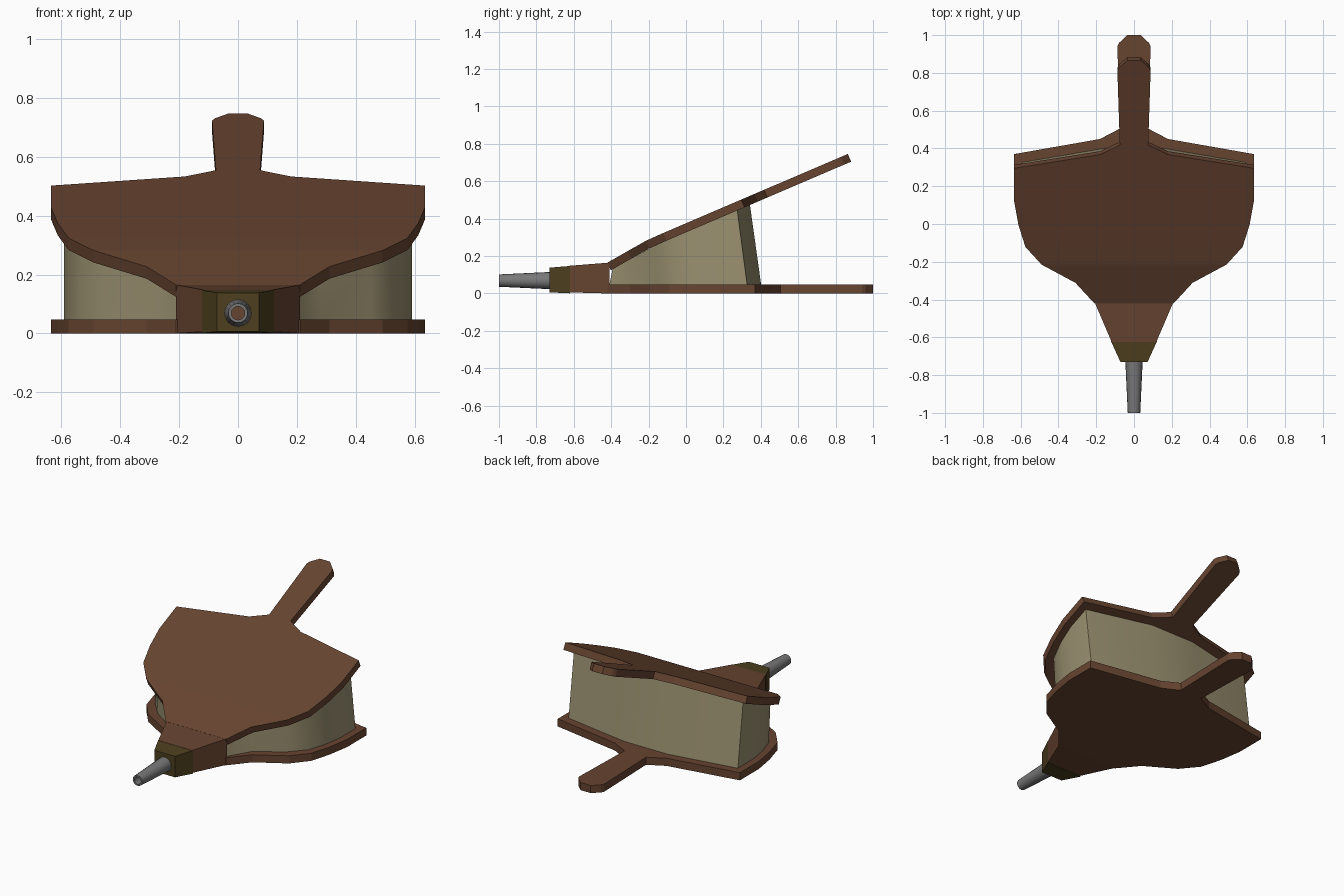
import bpy, bmesh, math

if "Cube" in bpy.data.objects:
    bpy.data.objects.remove(bpy.data.objects["Cube"])


def material(name, rgb):
    m = bpy.data.materials.new(name)
    m.diffuse_color = (*rgb, 1)
    m.use_nodes = True
    m.node_tree.nodes["Principled BSDF"].inputs["Base Color"].default_value = m.diffuse_color
    return m


WOOD = material("brown wood", (0.135, 0.058, 0.03))
LEATHER = material("tan leather", (0.33, 0.285, 0.165))
BRASS = material("dark brass", (0.075, 0.05, 0.014))
STEEL = material("grey steel", (0.19, 0.19, 0.19))


def finish(bm, name, mat, smooth=None):
    bmesh.ops.recalc_face_normals(bm, faces=bm.faces)
    me = bpy.data.meshes.new(name)
    bm.to_mesh(me)
    bm.free()
    me.materials.append(mat)
    ob = bpy.data.objects.new(name, me)
    bpy.context.collection.objects.link(ob)
    if smooth:
        bpy.context.view_layer.objects.active = ob
        ob.select_set(True)
        bpy.ops.object.shade_smooth_by_angle(angle=math.radians(smooth))
        ob.select_set(False)
    return ob


def slab(name, rows, low, high, mat, smooth=None):
    """Symmetric solid from (half width, y) rows; low/high map y to (y, z)."""
    bm = bmesh.new()
    rings = []
    for x, y in rows:
        a, b = low(y), high(y)
        rings.append([bm.verts.new(p) for p in
                      ((-x, *a), (x, *a), (x, *b), (-x, *b))])
    for r, s in zip(rings, rings[1:]):
        for i in range(4):
            j = (i + 1) % 4
            bm.faces.new((r[i], r[j], s[j], s[i]))
    bm.faces.new(rings[0])
    bm.faces.new(rings[-1])
    return finish(bm, name, mat, smooth)


# Raised surface followed by the upper board
def raised_top(y):
    y = -0.42 + (y + 0.42) * 0.905
    z = 0.165 + (y + 0.42) * 0.568 if y < -0.2 else 0.29 + (y + 0.2) * 0.428
    return y, z


def raised_under(y):
    y, z = raised_top(y)
    return y + 0.018, z - 0.041


def level(z):
    return lambda y: (y, z)


# Two paddle boards with handles
board = [(0.21, -0.42), (0.31, -0.30), (0.49, -0.193), (0.575, -0.09),
         (0.612, 0.04), (0.635, 0.18), (0.635, 0.37), (0.18, 0.45),
         (0.075, 0.505), (0.088, 0.94), (0.078, 0.96), (0.035, 1.0)]
slab("lower_board", board, level(0), level(0.048), WOOD)
slab("upper_board", board, raised_under, raised_top, WOOD)

# Leather bag between the boards
bag = [(0.2, -0.41), (0.28, -0.27), (0.45, -0.155), (0.535, -0.06),
       (0.572, 0.06), (0.59, 0.18), (0.59, 0.327), (0.15, 0.402)]
slab("leather_bag", bag, level(0.045), raised_under, LEATHER, 40)

# Wooden neck block and brass collar
slab("neck_block", [(0.118, -0.625), (0.21, -0.41)],
     lambda y: (y, 0.006 if y < -0.5 else 0),
     lambda y: (y, 0.148 if y < -0.5 else 0.165), WOOD)
slab("brass_collar", [(0.072, -0.73), (0.122, -0.62)],
     lambda y: (y, 0.006 if y < -0.7 else 0.001),
     lambda y: (y, 0.138 if y < -0.7 else 0.147), BRASS)

# Tapered hollow nozzle, lathed around the y axis
SIDES, CZ = 16, 0.069
bm = bmesh.new()
rings = []
for r, y in [(0.046, -0.725), (0.033, -1.0), (0.023, -1.0), (0.023, -0.9)]:
    rings.append([bm.verts.new((r * math.cos(2 * math.pi * i / SIDES), y,
                                CZ + r * math.sin(2 * math.pi * i / SIDES)))
                  for i in range(SIDES)])
for p, q in zip(rings, rings[1:]):
    for i in range(SIDES):
        j = (i + 1) % SIDES
        bm.faces.new((p[i], p[j], q[j], q[i]))
bm.faces.new(rings[0])
bm.faces.new(rings[-1])
nozzle = finish(bm, "nozzle", STEEL, 40)

# Wooden plug seen inside the bore
nozzle.data.materials.append(WOOD)
nozzle.data.polygons[-1].material_index = 1
